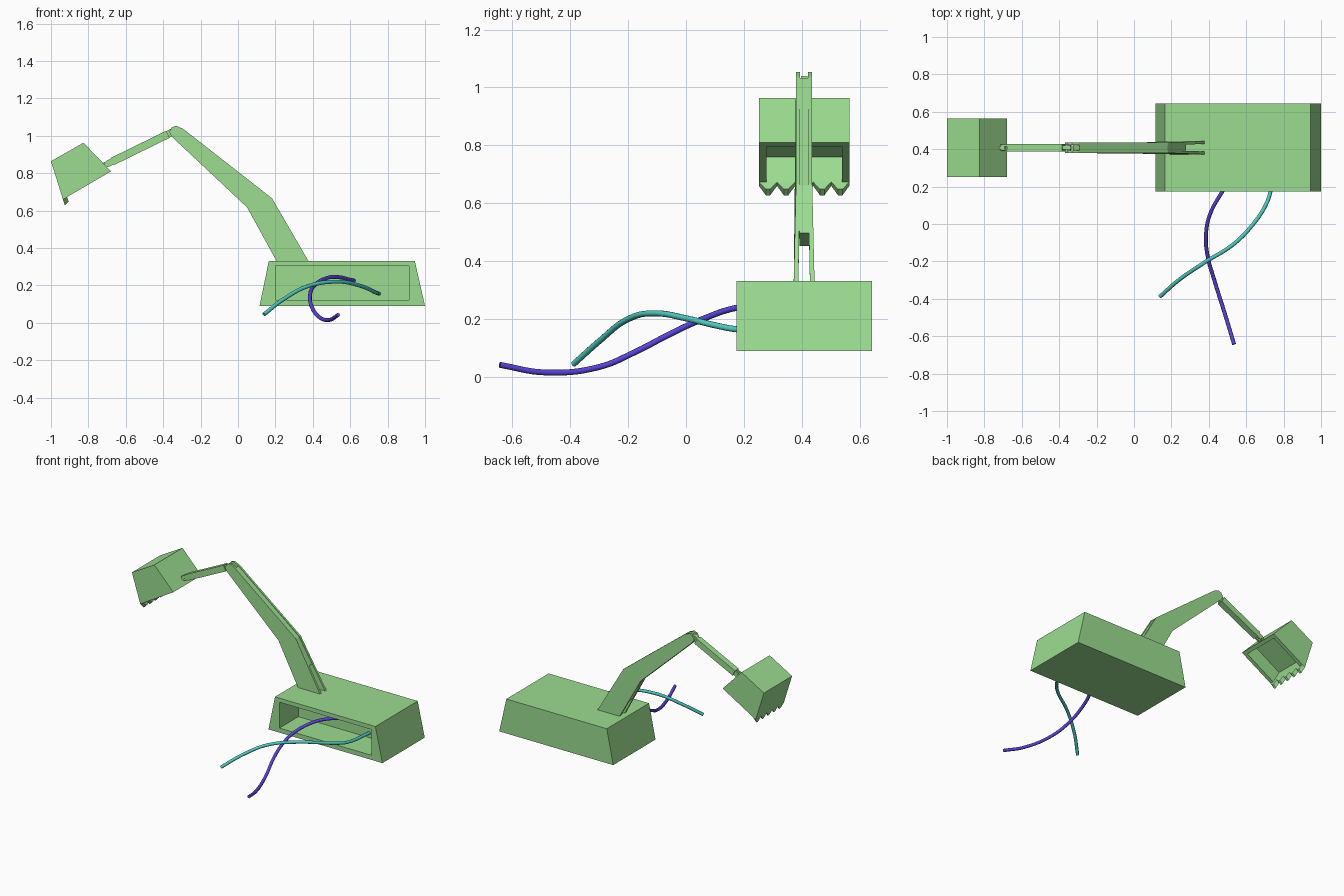
import bpy, bmesh, math
from mathutils import Vector

if "Cube" in bpy.data.objects:
    bpy.data.objects.remove(bpy.data.objects["Cube"])

YC = 0.408  # centre plane of the machine


def material(name, rgb):
    m = bpy.data.materials.new(name)
    m.diffuse_color = (*rgb, 1)
    m.use_nodes = True
    m.node_tree.nodes["Principled BSDF"].inputs["Base Color"].default_value = m.diffuse_color
    return m


GREEN = material("green_paint", (0.33, 0.72, 0.28))
BLUE = material("blue_cable", (0.10, 0.06, 0.70))
TEAL = material("teal_cable", (0.08, 0.58, 0.52))


def finish(bm, name, mat=GREEN):
    bmesh.ops.recalc_face_normals(bm, faces=bm.faces)
    me = bpy.data.meshes.new(name)
    bm.to_mesh(me)
    bm.free()
    me.materials.append(mat)
    ob = bpy.data.objects.new(name, me)
    bpy.context.collection.objects.link(ob)
    return ob


def prism(profile, ys0, ys1):
    """Extrude an xz profile between y values (one number or one per point)."""
    n = len(profile)
    ys0 = ys0 if isinstance(ys0, list) else [ys0] * n
    ys1 = ys1 if isinstance(ys1, list) else [ys1] * n
    bm = bmesh.new()
    a = [bm.verts.new((x, y, z)) for (x, z), y in zip(profile, ys0)]
    b = [bm.verts.new((x, y, z)) for (x, z), y in zip(profile, ys1)]
    front = bm.faces.new(a)
    bm.faces.new(b[::-1])
    sides = [bm.faces.new((a[i], b[i], b[(i + 1) % n], a[(i + 1) % n])) for i in range(n)]
    bmesh.ops.recalc_face_normals(bm, faces=bm.faces)
    return bm, front, sides


def inset(bm, face, thickness, depth=0.0):
    bmesh.ops.inset_individual(bm, faces=[face], thickness=thickness,
                               depth=depth, use_even_offset=True)


# Body: tapered box with a rectangular pocket in its front face
bm, front, _ = prism([(0.115, 0.09), (1.0, 0.09), (0.945, 0.332), (0.165, 0.332)], 0.174, 0.643)
inset(bm, front, 0.03)
mid = front.calc_center_median()
for v in front.verts:
    v.co.x = 0.2 if v.co.x < mid.x else 0.914
    v.co.z = 0.122 if v.co.z < mid.z else 0.303
inset(bm, front, 0.0, -0.21)
finish(bm, "body")

# Boom: two side plates that splay at the foot, with a core between them
boom = [(0.209, 0.325), (0.38, 0.325), (0.182, 0.666), (-0.294, 1.038),
        (-0.332, 1.054), (-0.354, 1.045), (-0.368, 1.02), (-0.356, 0.997), (0.048, 0.618)]
for side, label in ((-1, "front"), (1, "back")):
    outer = [YC + side * (0.036 if z < 0.4 else 0.028) for x, z in boom]
    inner = [YC + side * (0.020 if z < 0.4 else 0.014) for x, z in boom]
    bm, _, _ = prism(boom, outer, inner)
    finish(bm, "boom_plate_" + label)
core = [(0.14, 0.452), (0.278, 0.497), (0.18, 0.662), (-0.292, 1.033), (-0.325, 0.972), (0.051, 0.62)]
bm, _, _ = prism(core, YC - 0.016, YC + 0.016)
finish(bm, "boom_core")

# Stick: square bar with a narrow tongue at the top and a fork at the bucket
A, B = Vector((-0.346, 1.022)), Vector((-0.698, 0.850))
d = (B - A).normalized()
up = Vector((d.y, -d.x))
if up.y < 0:
    up = -up


def bar(s, e, h, y0, y1, name, caps=(False, False)):
    pts = []
    for p, sg, cap in ((s, 1, caps[0]), (e, -1, caps[1])):
        angles = (0, 45, 90, 135, 180) if cap else (0, 180)
        for t in angles:
            r = math.radians(t)
            pts.append(p + sg * up * h * math.cos(r) - sg * d * h * math.sin(r))
    bm, _, _ = prism([tuple(p) for p in pts], YC + y0, YC + y1)
    finish(bm, name)


bar(A + d * 0.032, B - d * 0.03, 0.021, -0.021, 0.021, "stick")
bar(A, A + d * 0.04, 0.019, -0.011, 0.011, "stick_tongue", (True, False))
for s in (-1, 1):
    y0, y1 = sorted((s * 0.007, s * 0.016))
    bar(B - d * 0.035, B, 0.017, y0, y1, "stick_fork", (False, True))
bar(B, B + d * 0.035, 0.015, -0.007, 0.007, "bucket_lug", (True, False))


# Hinge pins
def pin(p, r, half, name):
    pts = [(p.x + r * math.cos(k * math.tau / 12), p.y + r * math.sin(k * math.tau / 12)) for k in range(12)]
    bm, _, _ = prism(pts, YC - half, YC + half)
    finish(bm, name)


pin(A, 0.009, 0.028, "boom_pin")
pin(B, 0.008, 0.018, "bucket_pin")

# Bucket: tilted box with a shallow open mouth
W = 0.156
low, right, top, left = (-0.936, 0.66), (-0.679, 0.81), (-0.826, 0.963), (-1.0, 0.864)
bm, _, sides = prism([low, right, top, left], YC - W, YC + W)
mouth = sides[0]
inset(bm, mouth, 0.026)
inset(bm, mouth, 0.0, -0.1)
finish(bm, "bucket")

# Bucket teeth: five wedges along the lower lip
lip = (Vector(right) - Vector(low)).normalized() * 0.026
out = (Vector(low) - Vector(left)).normalized() * 0.034
bm = bmesh.new()
w = 2 * W / 5
for i in range(5):
    y = YC - W + w * i
    rings = []
    for off in (Vector((0, 0)), lip):
        base = Vector(low) + off
        tip = base + out * (1 if off.length == 0 else 0.75)
        rings.append([bm.verts.new((p.x, yy, p.y)) for p, yy in
                      ((base, y), (base, y + w), (tip, y + w * 0.62), (tip, y + w * 0.38))])
    a, b = rings
    bm.faces.new(a)
    bm.faces.new(b[::-1])
    for k in range(4):
        bm.faces.new((a[k], b[k], b[(k + 1) % 4], a[(k + 1) % 4]))
finish(bm, "bucket_teeth")


# Cables: smooth tubes running from the pocket out to the front
def cable(name, points, mat):
    cu = bpy.data.curves.new(name, "CURVE")
    cu.dimensions = "3D"
    cu.bevel_depth = 0.0105
    cu.bevel_resolution = 3
    cu.use_fill_caps = True
    sp = cu.splines.new("BEZIER")
    sp.resolution_u = 8
    sp.bezier_points.add(len(points) - 1)
    for bp, co in zip(sp.bezier_points, points):
        bp.co = co
        bp.handle_left_type = bp.handle_right_type = "AUTO"
    cu.materials.append(mat)
    bpy.context.collection.objects.link(bpy.data.objects.new(name, cu))


cable("blue_cable", [(0.535, -0.643, 0.042), (0.489, -0.49, 0.016), (0.43, -0.302, 0.034),
                     (0.393, -0.168, 0.09), (0.385, -0.06, 0.146), (0.404, 0.045, 0.195),
                     (0.473, 0.174, 0.239), (0.53, 0.255, 0.245), (0.62, 0.375, 0.225)], BLUE)
cable("teal_cable", [(0.139, -0.388, 0.045), (0.243, -0.297, 0.126), (0.377, -0.206, 0.197),
                     (0.537, -0.104, 0.220), (0.644, 0.008, 0.201), (0.703, 0.099, 0.179),
                     (0.73, 0.174, 0.165), (0.753, 0.38, 0.157)], TEAL)
